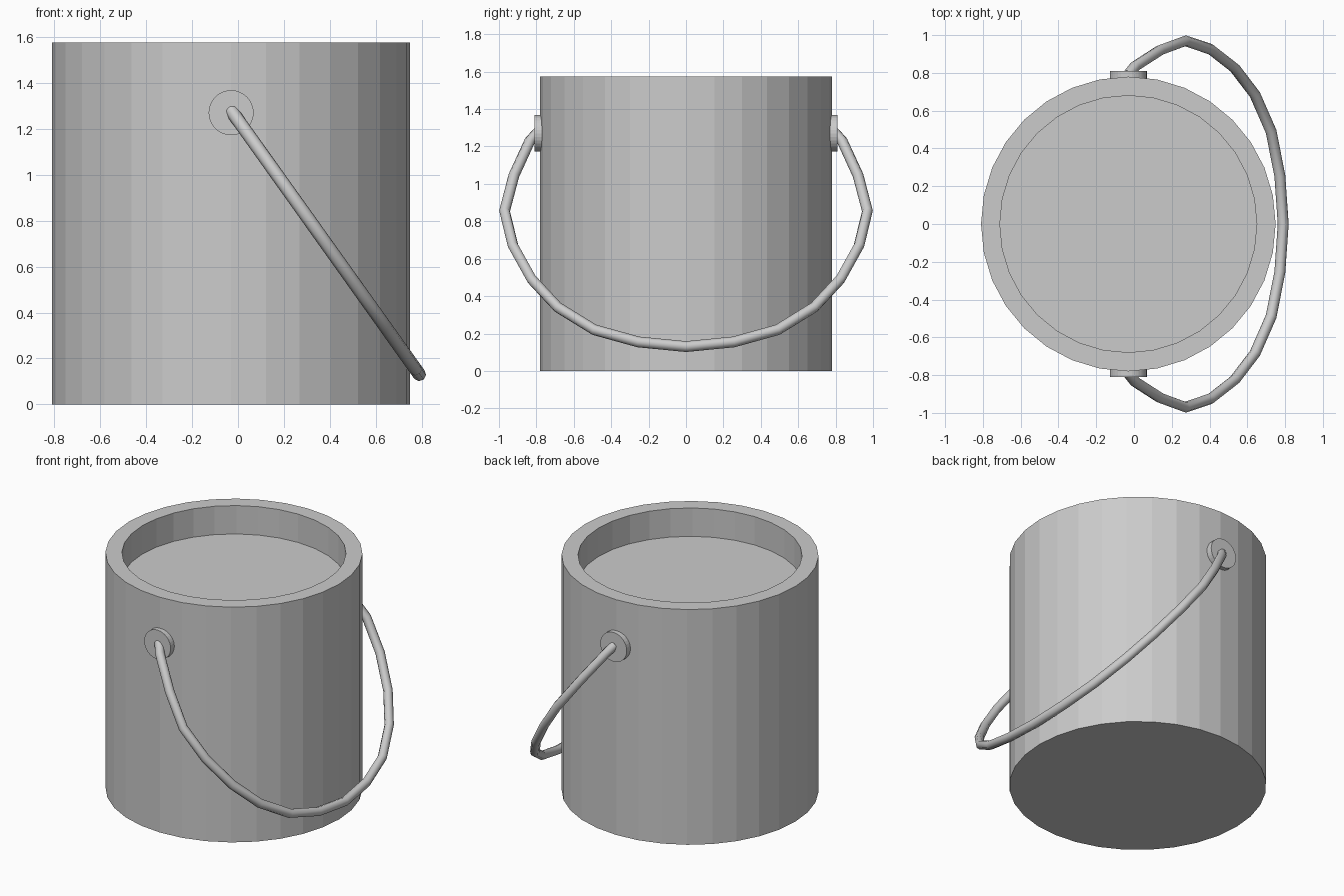
import bpy, bmesh, math
from mathutils import Matrix

cube = bpy.data.objects.get("Cube")
if cube:
    bpy.data.objects.remove(cube, do_unlink=True)

CX = -0.03          # bucket axis
RADIUS, HEIGHT = 0.78, 1.575
PIVOT_Z = 1.27

grey = bpy.data.materials.new("light_grey_metal")
grey.use_nodes = True
colour = (0.6, 0.6, 0.6, 1)
grey.diffuse_color = colour
grey.node_tree.nodes["Principled BSDF"].inputs["Base Color"].default_value = colour


def add_mesh(name, bm):
    bmesh.ops.recalc_face_normals(bm, faces=bm.faces)
    mesh = bpy.data.meshes.new(name)
    bm.to_mesh(mesh)
    bm.free()
    mesh.materials.append(grey)
    obj = bpy.data.objects.new(name, mesh)
    bpy.context.collection.objects.link(obj)
    return obj


def cylinder(radius, depth, matrix):
    bm = bmesh.new()
    bmesh.ops.create_cone(bm, cap_ends=True, segments=32, radius1=radius,
                          radius2=radius, depth=depth, matrix=matrix)
    return bm


# Bucket body: cylinder with an inset, sunken top
bm = cylinder(RADIUS, HEIGHT, Matrix.Translation((CX, 0, HEIGHT / 2)))
top = max(bm.faces, key=lambda f: f.calc_center_median().z)
bmesh.ops.inset_region(bm, faces=[top], thickness=0.1)
sunk = bmesh.ops.extrude_face_region(bm, geom=[top])["geom"]
floor_verts = [g for g in sunk if isinstance(g, bmesh.types.BMVert)]
bmesh.ops.translate(bm, verts=floor_verts, vec=(0, 0, -0.19))
if top.is_valid:
    bmesh.ops.delete(bm, geom=[top], context="FACES_ONLY")
add_mesh("bucket_body", bm)

# Round pivot plates on the front and back
for side, name in ((-1, "front_pivot"), (1, "back_pivot")):
    place = Matrix.Translation((CX, side * 0.79, PIVOT_Z)) @ Matrix.Rotation(math.pi / 2, 4, "X")
    add_mesh(name, cylinder(0.098, 0.04, place))

# Hanging handle: half path in (y, z), mirrored, lying in one tilted plane
half = [(0.79, 1.28), (0.835, 1.23), (0.92, 1.045), (0.97, 0.855), (0.925, 0.67),
        (0.825, 0.49), (0.685, 0.34), (0.49, 0.22), (0.255, 0.155)]
path = half + [(0, 0.13)] + [(-y, z) for y, z in reversed(half)]
curve = bpy.data.curves.new("handle", "CURVE")
curve.dimensions = "3D"
curve.bevel_depth = 0.029
curve.bevel_resolution = 2
curve.use_fill_caps = True
spline = curve.splines.new("POLY")
spline.points.add(len(path) - 1)
for point, (y, z) in zip(spline.points, path):
    point.co = (CX + (1.28 - z) * 0.713, y, z, 1)
curve.materials.append(grey)
handle = bpy.data.objects.new("handle", curve)
bpy.context.collection.objects.link(handle)

bpy.ops.object.select_all(action="DESELECT")
handle.select_set(True)
bpy.context.view_layer.objects.active = handle
bpy.ops.object.convert(target="MESH")
bpy.ops.object.shade_smooth_by_angle(angle=math.radians(50))
